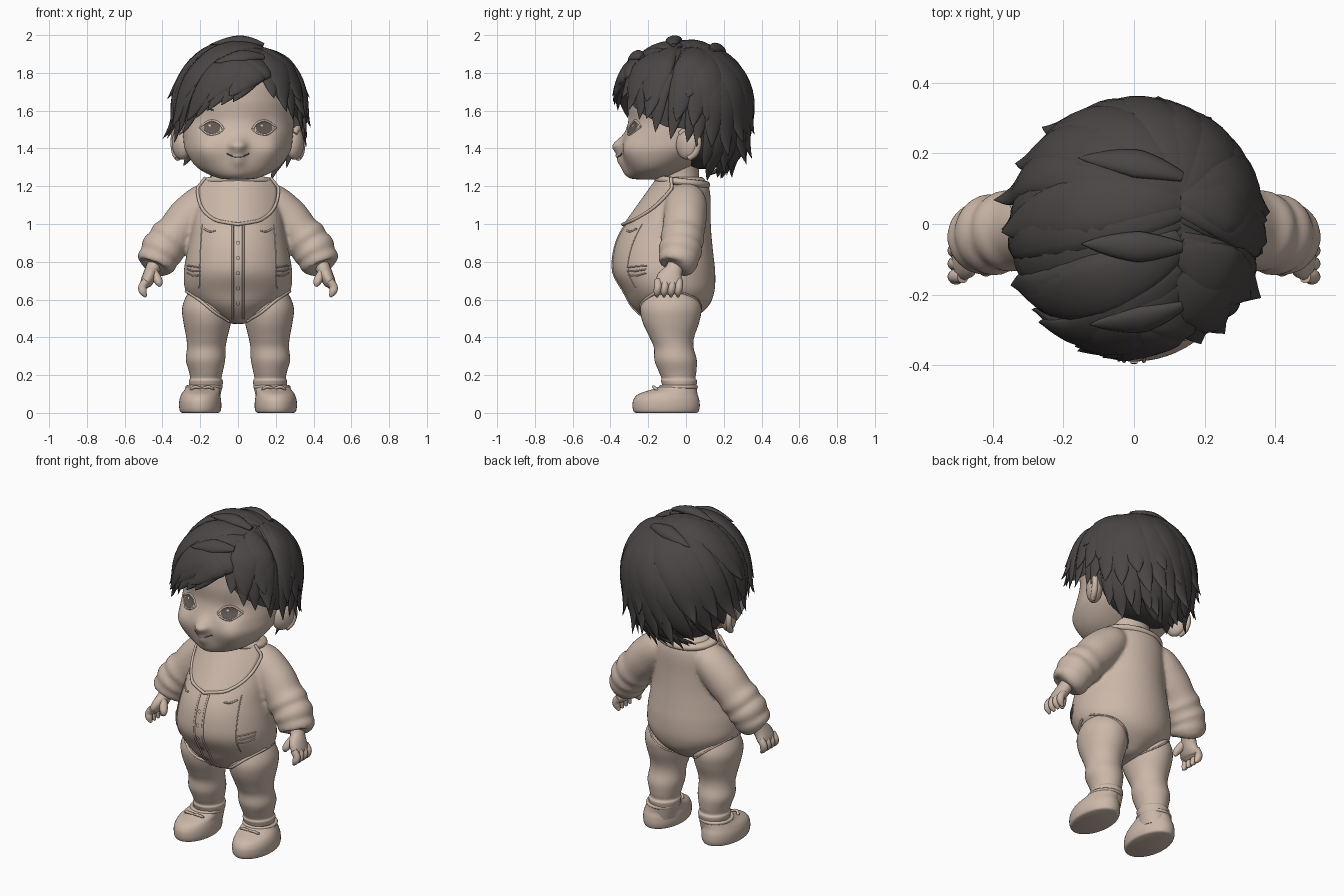
import bpy, bmesh, math, random
from mathutils import Vector
from mathutils.bvhtree import BVHTree

random.seed(4)
if "Cube" in bpy.data.objects:
    bpy.data.objects.remove(bpy.data.objects["Cube"], do_unlink=True)


def material(name, rgb):
    m = bpy.data.materials.new(name)
    m.use_nodes = True
    m.diffuse_color = (*rgb, 1)
    m.node_tree.nodes["Principled BSDF"].inputs["Base Color"].default_value = (*rgb, 1)
    return m


BEIGE = material("warm beige", (0.60, 0.475, 0.395))
HAIR = material("charcoal hair", (0.068, 0.061, 0.059))
IRIS = material("grey brown iris", (0.12, 0.10, 0.09))
TEETH = material("pale teeth", (0.66, 0.57, 0.5))


def make(name, verts, faces, mat):
    me = bpy.data.meshes.new(name)
    me.from_pydata([tuple(v) for v in verts], [], faces)
    bm = bmesh.new()
    bm.from_mesh(me)
    bmesh.ops.recalc_face_normals(bm, faces=bm.faces)
    for f in bm.faces:
        f.smooth = True
    bm.to_mesh(me)
    bm.free()
    me.set_sharp_from_angle(angle=math.radians(70))
    me.materials.append(mat)
    ob = bpy.data.objects.new(name, me)
    bpy.context.scene.collection.objects.link(ob)
    return ob


def smooth(rows, n):
    """Catmull-Rom interpolation of rows of numbers."""
    out, last = [], len(rows) - 1
    for i in range(last):
        p = [rows[max(0, min(last, i + k))] for k in (-1, 0, 1, 2)]
        for j in range(n):
            t = j / n
            out.append([0.5 * (2 * b + (c - a) * t + (2 * a - 5 * b + 4 * c - d) * t * t
                               + (3 * b - a - 3 * c + d) * t ** 3) for a, b, c, d in zip(*p)])
    return out + [list(rows[-1])]


def skin(name, rings, mat):
    n = len(rings[0])
    faces = [(i * n + j, i * n + (j + 1) % n, (i + 1) * n + (j + 1) % n, (i + 1) * n + j)
             for i in range(len(rings) - 1) for j in range(n)]
    faces += [tuple(range(n)), tuple(range((len(rings) - 1) * n, len(rings) * n))]
    return make(name, [v for r in rings for v in r], faces, mat)


def loft(name, rows, s=1, n=5, seg=40):
    """Stack of level ellipses: x, y, z, x radius, y radius."""
    turn = [2 * math.pi * k / seg for k in range(seg)]
    return skin(name, [[Vector((s * (x + rx * math.cos(a)), y + ry * math.sin(a), z)) for a in turn]
                       for x, y, z, rx, ry in smooth(rows, n)], BEIGE)


def tube(name, rows, mat=BEIGE, s=1, n=4, seg=16):
    """Tube along a path: x, y, z, radius, radius nearest y."""
    rows = smooth(rows, n)
    pts = [Vector((s * r[0], r[1], r[2])) for r in rows]
    rings, a = [], None
    for i, p in enumerate(pts):
        t = (pts[min(i + 1, len(pts) - 1)] - pts[max(i - 1, 0)]).normalized()
        if a is None:
            a = t.cross(Vector((0, 1, 0)) if abs(t.y) < 0.9 else Vector((1, 0, 0)))
        a = (a - t * a.dot(t)).normalized()
        b = a.cross(t)
        rings.append([p + a * rows[i][3] * math.cos(k * 2 * math.pi / seg)
                      + b * rows[i][4] * math.sin(k * 2 * math.pi / seg) for k in range(seg)])
    return skin(name, rings, mat)


def surface(*obs):
    verts, faces = [], []
    for ob in obs:
        base = len(verts)
        verts += [v.co.copy() for v in ob.data.vertices]
        faces += [[base + i for i in p.vertices] for p in ob.data.polygons]
    return BVHTree.FromPolygons(verts, faces)


def project(tree, x, z, off, side=-1):
    hit = tree.ray_cast(Vector((x, 2 * side, z)), Vector((0, -side, 0)))[0]
    return hit and hit + Vector((0, side * off, 0))


def piping(name, tree, line, r, mat=BEIGE, side=-1):
    hits = [project(tree, x, z, 0, side) for x, z in smooth(line, 6)]
    tube(name, [(*h, r, r) for h in hits if h], mat, n=1, seg=8)


def decal(name, tree, cx, cz, rx, rz, mat, off):
    verts, seg = [project(tree, cx, cz, off)], 28
    for k in (0.33, 0.66, 1):
        verts += [project(tree, cx + rx * k * math.cos(j * 2 * math.pi / seg),
                          cz + rz * k * math.sin(j * 2 * math.pi / seg), off) for j in range(seg)]
    faces = [(0, 1 + j, 1 + (j + 1) % seg) for j in range(seg)]
    faces += [(1 + k * seg + j, 1 + k * seg + (j + 1) % seg, 1 + (k + 1) * seg + (j + 1) % seg,
               1 + (k + 1) * seg + j) for k in (0, 1) for j in range(seg)]
    make(name, verts, faces, mat)


def finish(name, scale, mat):
    ob = bpy.context.object
    ob.name, ob.scale = name, scale
    ob.data.materials.append(mat)
    bpy.ops.object.shade_smooth()


def ball(name, loc, scale, mat=BEIGE, rot=(0, 0, 0)):
    bpy.ops.mesh.primitive_uv_sphere_add(segments=32, ring_count=16, location=loc, rotation=rot)
    finish(name, scale, mat)


def ring(name, loc, major, minor, scale, rot=(0, 0, 0)):
    bpy.ops.mesh.primitive_torus_add(major_segments=48, minor_segments=12, major_radius=major,
                                     minor_radius=minor, location=loc, rotation=rot)
    finish(name, scale, BEIGE)


SIDES = ((1, "left"), (-1, "right"))

# Head: lofted skull, then soft bumps for nose, cheeks, chin, lips and eye sockets
head = loft("head", [(0, -.20, 1.235, .03, .03), (0, -.19, 1.245, .11, .10), (0, -.15, 1.295, .21, .168),
                     (0, -.09, 1.38, .275, .245), (0, -.05, 1.46, .29, .278), (0, -.02, 1.55, .295, .285),
                     (0, -.01, 1.66, .30, .30), (0, 0, 1.78, .28, .29), (0, 0, 1.88, .2, .2),
                     (0, 0, 1.93, .05, .05)], n=9, seg=128)
bumps = [((0, -.33, 1.42), .042, (0, -.043, 0)), ((0, -.31, 1.28), .06, (0, -.02, 0)),
         ((0, -.34, 1.385), .04, (0, -.018, 0)), ((0, -.33, 1.335), .034, (0, -.022, 0))]
for s, side in SIDES:
    bumps += [((s * .16, -.27, 1.40), .09, (s * .012, -.034, 0)), ((s * .135, -.28, 1.51), .055, (0, .014, 0)),
              ((s * .026, -.33, 1.415), .016, (0, -.012, 0))]
for v in head.data.vertices:
    co = v.co.copy()
    for c, r, d in bumps:
        v.co += Vector(d) * math.exp(-((co - Vector(c)).length / r) ** 2)
face = surface(head)
loft("neck", [(0, -.03, 1.15, .12, .11), (0, -.03, 1.25, .11, .1), (0, -.03, 1.36, .12, .1)])

# Eyes, brow, smiling mouth and ears
for s, side in SIDES:
    decal(side + "_iris", face, s * .138, 1.51, .044, .033, IRIS, .003)
    decal(side + "_eye_glint", face, s * .138 - .012, 1.522, .006, .006, TEETH, .005)
    lid = [(s * (.138 + dx), 1.51 + dz) for dx, dz in ((-.062, -.008), (-.035, .026), (.01, .036), (.065, .004))]
    low = [(s * (.138 + dx), 1.51 + dz) for dx, dz in ((-.062, -.008), (-.03, -.031), (.02, -.035), (.065, .004))]
    piping(side + "_upper_lid", face, lid, .006)
    piping(side + "_lower_lid", face, low, .005)
    tilt = math.sin(.45), math.cos(.45)
    ball(side + "_ear", (s * .3, .012, 1.425), (.045, .068, .085), rot=(-.15, 0, -s * .45))
    rim = [(.06 * math.cos(a), .078 * math.sin(a)) for a in (2.4, 1.6, .8, 0, -.8, -1.5)]
    tube(side + "_ear_rim", [(.315 + e * tilt[0], .012 + e * tilt[1], 1.427 + h + .1 * e, .017, .017)
                             for e, h in rim], s=s)
piping("right_brow", face, [(-.165, 1.603), (-.15, 1.607), (-.13, 1.603)], .004, IRIS)
piping("mouth_line", face, [(-.06, 1.374), (-.03, 1.36), (0, 1.355), (.03, 1.36), (.06, 1.374)], .0035, IRIS)
decal("front_teeth", face, 0, 1.362, .03, .006, TEETH, .005)

# Hair: a cap reaching a varying hairline, covered in swept locks
HZ, HR = 1.605, .36
HAIRLINE = [(-180, 1.29), (-130, 1.29), (-112, 1.33), (-95, 1.47), (-75, 1.47), (-55, 1.51), (-40, 1.56), (-20, 1.62),
            (0, 1.66), (17, 1.76), (24, 1.73), (38, 1.62), (55, 1.55), (75, 1.48), (95, 1.47), (112, 1.33),
            (130, 1.29), (180, 1.29)]


def hairline(a):
    for (a0, z0), (a1, z1) in zip(HAIRLINE, HAIRLINE[1:]):
        if a0 <= a <= a1:
            return z0 + (z1 - z0) * (a - a0) / (a1 - a0)


def hair_dir(a, z):
    c = max(-.95, min(.97, (z - HZ) / HR))
    s, a = math.sqrt(1 - c * c), math.radians(a)
    return Vector((s * math.sin(a), -s * math.cos(a), c))


def hair_point(d, r):
    """Round crown, fuller at the nape and swept forward over the brow."""
    h = math.hypot(d.x, d.y) ** -.45 if d.z < 0 else 1
    return Vector((d.x * h * r + .008, d.y * h * r * (1.08 if d.y < 0 else 1) - .01, HZ + d.z * r))


def part_dir(y):
    x, y = .125 / HR, y / HR
    return Vector((x, y, math.sqrt(1 - x * x - y * y)))


def lock(name, d0, d1, width, thick, r, flare):
    steps, seg = 20, 14
    path = []
    for i in range(steps + 1):
        t = i / steps
        d = d0.lerp(d1, t).normalized()
        path.append((hair_point(d, r + flare * max(0, (t - .65) / .35) ** 2), d, t))
    rings = []
    for i, (p, d, t) in enumerate(path):
        tan = (path[min(i + 1, steps)][0] - path[max(i - 1, 0)][0]).normalized()
        side = tan.cross(d).normalized()
        up = side.cross(tan)
        k = min(1, .3 + 1.6 * t) * (1 - t ** 2.7) + .005
        rings.append([p + side * width * k * math.cos(j * 2 * math.pi / seg)
                      + up * thick * k * math.sin(j * 2 * math.pi / seg) for j in range(seg)])
    skin(name, rings, HAIR)


crown, SEG, ROWS = part_dir(.08), 90, 20
cap = []
for i in range(1, ROWS + 1):
    cap.append([hair_point(crown.lerp(hair_dir(a, hairline(a) + .03), i / ROWS).normalized(), .348)
                for a in (-180 + 360 * j / SEG for j in range(SEG))])
faces = [(i * SEG + j, i * SEG + (j + 1) % SEG, (i + 1) * SEG + (j + 1) % SEG, (i + 1) * SEG + j)
         for i in range(ROWS - 1) for j in range(SEG)] + [tuple(range(SEG))]
make("hair_cap", [v for r in cap for v in r], faces, HAIR)
ball("hair_nape", (0, .09, 1.46), (.28, .22, .17), HAIR)

# Layers: number of locks, height above hairline, width, thickness, radius, flick at the tip
for layer, (count, rise, w, th, r, flare) in enumerate([(30, -.02, .068, .026, .343, .055),
                                                        (20, .07, .09, .033, .347, .07),
                                                        (14, .17, .105, .038, .348, .05)]):
    for i in range(count):
        a = -180 + 360 * (i + .5 + random.uniform(-.25, .25)) / count
        if 8 < a < 28:
            continue
        front = max(0, math.cos(math.radians(a)))
        z = min(1.86, hairline(a) + rise * (1 - .8 * front) + random.uniform(-.02, .03))
        lock(f"hair_lock_{layer}_{i}", part_dir(.09 - .3 * front), hair_dir(a, z), w, th, r,
             flare * random.uniform(.4, 1.2) * (1 - .7 * front))
# Loose tufts over the crown
for i, (y, a, z) in enumerate([(-.05, -75, 1.93), (.14, -140, 1.87), (-.2, -28, 1.84)]):
    lock(f"hair_tuft_{i}", part_dir(y), hair_dir(a, z), .05, .03, .37, .012)

# Bodysuit torso and puffy sleeves with gathered folds
torso = loft("bodysuit", [(0, -.08, .47, .02, .05), (0, -.09, .485, .07, .11), (0, -.085, .56, .20, .20),
                          (0, -.09, .64, .275, .24), (0, -.115, .74, .287, .27), (0, -.12, .84, .272, .265),
                          (0, -.11, .94, .25, .245), (0, -.08, 1.04, .235, .21), (0, -.04, 1.14, .21, .17),
                          (0, -.02, 1.2, .17, .14), (0, -.02, 1.25, .12, .11)], n=8, seg=80)
body = surface(torso)
legs = []
for s, side in SIDES:
    sleeve = tube(side + "_sleeve", [(.10, 0, 1.16, .06, .07), (.17, 0, 1.12, .1, .108), (.26, -.005, 1.03, .115, .114),
                                     (.325, -.015, .955, .108, .112), (.355, -.02, .92, .119, .117),
                                     (.375, -.025, .89, .108, .108), (.40, -.03, .86, .118, .117),
                                     (.418, -.035, .825, .102, .105), (.428, -.04, .805, .108, .106),
                                     (.44, -.045, .775, .092, .092), (.445, -.05, .765, .05, .05)], s=s, n=6, seg=40)
    with bpy.context.temp_override(active_object=torso, object=torso, selected_editable_objects=[torso, sleeve]):
        bpy.ops.object.join()
    # Chubby leg with sock band
    legs.append(loft(side + "_leg", [
        (.155, -.08, .68, .08, .11), (.158, -.08, .61, .12, .145), (.163, -.08, .55, .133, .162),
        (.163, -.08, .48, .126, .15), (.165, -.075, .40, .109, .118), (.168, -.065, .345, .102, .105),
        (.172, -.055, .28, .104, .112), (.17, -.045, .22, .09, .1), (.17, -.04, .185, .083, .09),
        (.17, -.037, .17, .09, .096), (.17, -.035, .14, .087, .09), (.17, -.035, .06, .07, .08)], s=s))
blend = torso.modifiers.new("blend shoulders", "REMESH")
blend.mode, blend.voxel_size, blend.use_smooth_shade = "VOXEL", .011, True
torso.modifiers.new("soften", "SMOOTH").iterations = 6

# Button placket, seams, pocket folds and leg trims
for x in (-.028, .028):
    piping("placket_edge", body, [(x, .99), (x, .8), (x, .65), (x, .5)], .006)
for k in range(5):
    decal(f"button_{k}", body, 0, .90 - .08 * k, .011, .011, BEIGE, .008)
hips = surface(torso, *legs)
for s, side in SIDES:
    piping(side + "_front_seam", body, [(s * .19, 1), (s * .2, .85), (s * .205, .66)], .003)
    for k in (0, 1, 2):
        piping(f"{side}_pocket_fold_{k}", body,
               [(s * .2, .73 + .02 * k), (s * .235, .725 + .025 * k), (s * .268, .74 + .02 * k)], .004)
    piping(side + "_chest_fold", body, [(s * .12, .965), (s * .15, .96), (s * .18, .975)], .005)
    trim = [(s * .275, .645), (s * .2, .595), (s * .12, .53), (s * .045, .485)]
    piping(side + "_front_leg_trim", hips, trim, .008)
    piping(side + "_back_leg_trim", hips, trim, .005, side=1)

# Bib with piped border, and collar
cols, rows, verts = 20, 16, []
for j in range(rows + 1):
    v = j / rows
    half = (.205 * (1 - v ** 3.5) ** .5 + .01) * min(1, .8 + .9 * v)
    for i in range(cols + 1):
        x = half * (2 * i / cols - 1)
        verts.append(Vector((x, -(.155 + .175 * v) + 2.6 * x * x, 1.245 - .245 * v)))
faces = [(j * (cols + 1) + i, j * (cols + 1) + i + 1, (j + 1) * (cols + 1) + i + 1, (j + 1) * (cols + 1) + i)
         for j in range(rows) for i in range(cols)]
bib = make("bib", verts, faces, BEIGE)
bib.modifiers.new("thickness", "SOLIDIFY").thickness = .016
edge = [verts[j * (cols + 1)] for j in range(rows + 1)] + [verts[j * (cols + 1) + cols] for j in range(rows, -1, -1)]
tube("bib_border", [(*p, .009, .009) for p in edge], n=2, seg=10)
ring("collar", (0, -.02, 1.222), .14, .026, (1.15, .9, .8), (-.12, 0, 0))

for s, side in SIDES:
    # Hand
    tube(side + "_palm", [(.44, -.05, .79, .04, .045), (.455, -.065, .755, .038, .048), (.473, -.085, .715, .036, .068),
                          (.49, -.092, .68, .029, .066), (.495, -.092, .66, .012, .045)], s=s)
    for k in range(4):
        y = -.148 + .037 * k
        tube(f"{side}_finger_{k}", [(.485, y, .70, .02, .02), (.506, y, .668, .022, .02),
                                    (.502, y - .005, .64, .02, .019), (.487, y - .005, .615, .007, .007)], s=s)
    tube(side + "_thumb", [(.455, -.09, .75, .025, .025), (.43, -.115, .715, .024, .024),
                           (.418, -.13, .688, .02, .02), (.414, -.132, .668, .007, .007)], s=s)
    # Soft rounded shoe, opening and laces
    loft(side + "_shoe", [(.2, -.105, 0, .096, .16), (.2, -.105, .008, .107, .172), (.2, -.105, .035, .112, .178),
                          (.2, -.104, .07, .11, .174), (.197, -.095, .1, .102, .156), (.187, -.06, .125, .094, .118),
                          (.182, -.04, .14, .089, .096), (.18, -.04, .142, .06, .06)], s=s)
    ring(side + "_shoe_opening", (s * .18, -.04, .137), .088, .01, (1, 1.05, 1))
    for k in (1, -1):
        tube(f"{side}_lace_loop_{k}", [(.19, -.16, .128, .007, .007), (.19 + k * .035, -.172, .138, .008, .008),
                                       (.19 + k * .058, -.155, .124, .008, .008), (.19 + k * .03, -.15, .12, .006, .006)],
             s=s, seg=8)
    for k in range(3):
        tube(f"{side}_lace_{k}", [(.14 - .003 * k, -.15 - .025 * k, .11 - .009 * k, .006, .006),
                                  (.192, -.17 - .025 * k, .119 - .011 * k, .006, .006),
                                  (.247 + .003 * k, -.15 - .025 * k, .11 - .009 * k, .006, .006)], s=s, seg=8)
